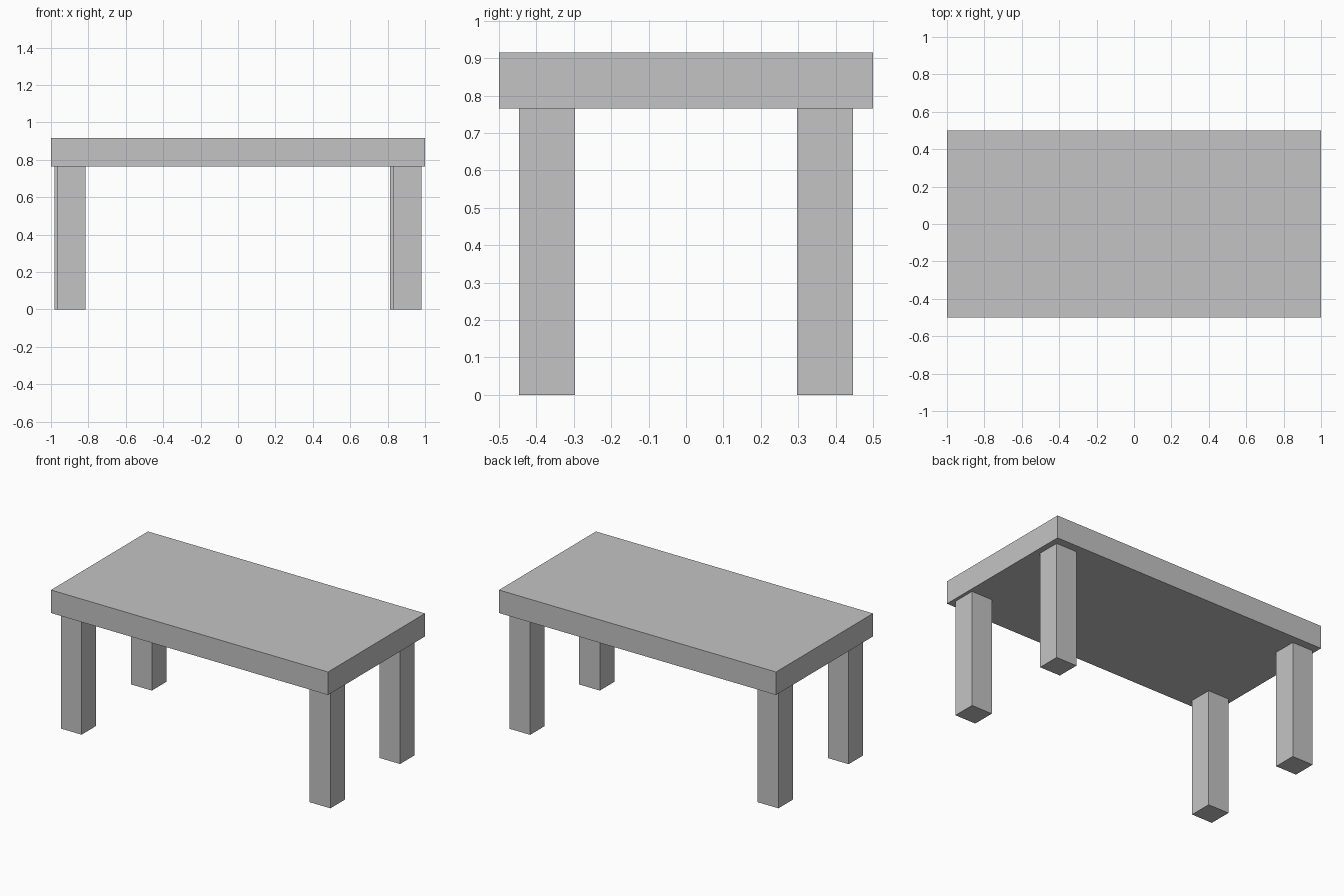
import bpy

default_cube = bpy.data.objects.get("Cube")
if default_cube:
    bpy.data.objects.remove(default_cube, do_unlink=True)

# Single plain grey
grey = bpy.data.materials.new("plain_grey")
grey.use_nodes = True
colour = (0.55, 0.55, 0.55, 1)
grey.diffuse_color = colour
grey.node_tree.nodes["Principled BSDF"].inputs["Base Color"].default_value = colour


def box(name, centre, size):
    bpy.ops.mesh.primitive_cube_add(size=1, location=centre)
    obj = bpy.context.object
    obj.name = name
    obj.scale = size
    bpy.ops.object.transform_apply(location=False, rotation=False, scale=True)
    obj.data.materials.append(grey)
    return obj


leg_height = 0.765
leg_width = 0.15
top_thickness = 0.15

# Table top
box("table_top", (0, 0, leg_height + top_thickness / 2), (2, 1, top_thickness))

# Legs, slightly staggered between the front and back pairs
legs = {
    "front_left_leg": (0.905, -0.372),
    "front_right_leg": (-0.891, -0.372),
    "back_left_leg": (0.887, 0.372),
    "back_right_leg": (-0.905, 0.372),
}
for name, (x, y) in legs.items():
    box(name, (x, y, leg_height / 2), (leg_width, leg_width, leg_height))
